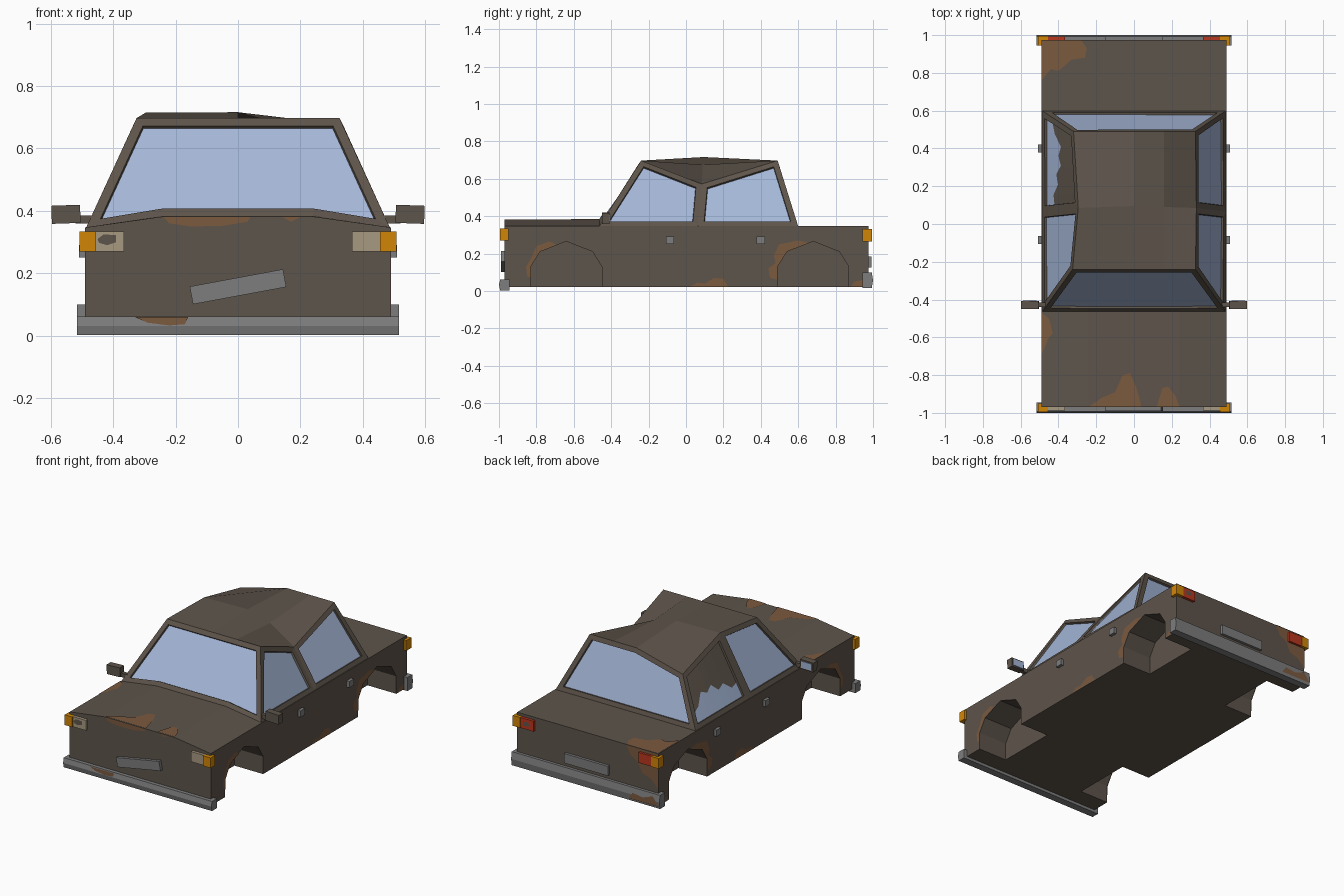
import bpy, bmesh, math
from mathutils import Vector

if "Cube" in bpy.data.objects:
    bpy.data.objects.remove(bpy.data.objects["Cube"])


def mat(name, r, g, b):
    m = bpy.data.materials.new(name)
    m.diffuse_color = [(c / 255) ** 2.2 for c in (r, g, b)] + [1]
    m.use_nodes = True
    m.node_tree.nodes["Principled BSDF"].inputs["Base Color"].default_value = m.diffuse_color
    return m


PAINT = mat("faded brown paint", 94, 85, 76)
RUST = mat("rust", 122, 90, 65)
GLASS = mat("pale blue glass", 163, 181, 214)
GREY = mat("grey metal", 124, 124, 124)
AMBER = mat("amber lamp", 208, 133, 16)
RED = mat("red lamp", 184, 58, 36)
CREAM = mat("cream headlamp", 166, 152, 128)


def finish(name, bm, *mats, recalc=True):
    if recalc:
        bmesh.ops.recalc_face_normals(bm, faces=bm.faces[:])
    me = bpy.data.meshes.new(name)
    bm.to_mesh(me)
    bm.free()
    for m in mats:
        me.materials.append(m)
    ob = bpy.data.objects.new(name, me)
    bpy.context.collection.objects.link(ob)
    return ob


def box(name, m, x, y, z, tilt=0):
    bm = bmesh.new()
    bmesh.ops.create_cube(bm, size=1)
    bmesh.ops.scale(bm, vec=(abs(x[1] - x[0]), y[1] - y[0], z[1] - z[0]), verts=bm.verts)
    ob = finish(name, bm, m)
    ob.location = [(a + b) / 2 for a, b in (x, y, z)]
    ob.rotation_euler.y = tilt
    return ob


def loft(bm, rings):
    """Join closed rings of points and cap both ends."""
    vs = [[bm.verts.new(p) for p in r] for r in rings]
    n = len(vs[0])
    for a, b in zip(vs, vs[1:]):
        for i in range(n):
            bm.faces.new((a[i], a[(i + 1) % n], b[(i + 1) % n], b[i]))
    bm.faces.new(vs[0])
    bm.faces.new(vs[-1])


def patch(name, m, pts, place, out):
    """Thin painted patch laid just above a surface."""
    bm = bmesh.new()
    f = bm.faces.new([bm.verts.new(place(*p)) for p in pts])
    f.normal_update()
    if f.normal.dot(Vector(out)) < 0:
        f.normal_flip()
    return finish(name, bm, m, recalc=False)


# Lower body with raised bonnet centre
bm = bmesh.new()
loft(bm, [[(-.49, y, .02), (-.49, y, .347), (-.24, y, h), (.24, y, h), (.49, y, .347), (.49, y, .02)]
          for y, h in ((-.97, .382), (-.46, .384), (.6, .348), (.975, .348))])
body = finish("body", bm, PAINT)

# Faceted wheel arches cut into both sides
ARCH = [(-.19, -.1), (-.19, .13), (-.14, .21), (0, .265), (.14, .21), (.19, .13), (.19, -.1)]
bm = bmesh.new()
for s in (-1, 1):
    for cy in (-.64, .68):
        loft(bm, [[(s * x, cy + y, z) for y, z in ARCH] for x in (.29, .6)])
cutter = finish("wheel_arch_cutter", bm, PAINT)
cutter.hide_render = True
mod = body.modifiers.new("arches", "BOOLEAN")
mod.object = cutter
mod.operation = "DIFFERENCE"
mod.solver = "EXACT"
bpy.context.view_layer.objects.active = body
bpy.ops.object.modifier_apply(modifier=mod.name)
bpy.data.objects.remove(cutter)

# Cabin with a dented roof
bm = bmesh.new()
V = lambda *p: bm.verts.new(p)
roof = [
    [V(-.325, -.24, .697), V(0, -.24, .697), V(.16, -.24, .697), V(.325, -.24, .697)],
    [V(-.295, .085, .715), V(0, .095, .716), V(.16, .09, .675), V(.33, .085, .572)],
    [V(-.32, .49, .617), V(0, .49, .697), V(.16, .49, .697), V(.325, .49, .697)],
]
FL, CL, CR, FR = V(-.487, -.465, .345), V(-.24, -.465, .383), V(.24, -.465, .383), V(.487, -.465, .345)
BL, BR, RL, RR = V(-.487, .065, .345), V(.487, .065, .345), V(-.487, .6, .345), V(.487, .6, .345)
for a, b in zip(roof, roof[1:]):
    for i in range(3):
        bm.faces.new((a[i], a[i + 1], b[i + 1], b[i]))
bm.faces.new((FL, CL, CR, FR, BR, RR, RL, BL))
broken = bm.faces.new((BL, RL, roof[2][0], roof[1][0]))
windows = [broken,
           bm.faces.new([FL, CL, CR, FR] + roof[0][::-1]),
           bm.faces.new([RL, RR] + roof[2][::-1]),
           bm.faces.new((FL, BL, roof[1][0], roof[0][0])),
           bm.faces.new((FR, BR, roof[1][3], roof[0][3])),
           bm.faces.new((BR, RR, roof[2][3], roof[1][3]))]
bmesh.ops.recalc_face_normals(bm, faces=bm.faces[:])
# Window frames, then recessed panes
bmesh.ops.inset_individual(bm, faces=windows, thickness=.03, use_even_offset=True)
bmesh.ops.inset_individual(bm, faces=windows, thickness=.002, depth=-.012, use_even_offset=True)
for f in windows:
    f.material_index = 1
# Broken rear left pane: glass below a jagged line
lo = sorted(broken.verts, key=lambda v: v.co.z)
b0, b1 = [v.co.copy() for v in sorted(lo[:2], key=lambda v: v.co.y)]
t0, t1 = [v.co.copy() for v in sorted(lo[2:], key=lambda v: v.co.y)]
bmesh.ops.delete(bm, geom=[broken], context="FACES_ONLY")
jag = [(0, .25), (.12, .22), (.25, .38), (.38, .33), (.5, .5), (.62, .42), (.75, .52), (.88, .3), (1, .22)]
at = lambda u, v: bm.verts.new(b0.lerp(b1, u).lerp(t0.lerp(t1, u), v))
for (u, v), (u2, v2) in zip(jag, jag[1:]):
    for lo_a, lo_b, hi_a, hi_b, k in ((0, 0, v, v2, 1), (v, v2, 1, 1, 0)):
        f = bm.faces.new((at(u, lo_a), at(u, hi_a), at(u2, hi_b), at(u2, lo_b)))
        f.normal_update()
        if f.normal.x > 0:
            f.normal_flip()
        f.material_index = k
finish("cabin", bm, PAINT, GLASS, recalc=False)

# Bumpers with a shallow ridge
for name, s, z0, z1 in (("front_bumper", -1, .002, .062), ("rear_bumper", 1, .015, .1)):
    bm = bmesh.new()
    zm = (z0 + z1) / 2
    loft(bm, [[(x, s * y, z) for y, z in ((.945, z0), (.993, z0), (1, zm), (.993, z1), (.945, z1))]
              for x in (-.515, .515)])
    finish(name, bm, GREY)

# Number plates, the front one hanging crooked
box("front_plate", GREY, (-.152, .152), (-.99, -.965), (.128, .186), -math.radians(10.5))
box("rear_plate", GREY, (-.152, .152), (.97, .992), (.125, .185))

# Lamps, handles and mirrors on both sides
for s, side in ((-1, "left"), (1, "right")):
    box(side + "_headlamp", CREAM, (s * .365, s * .456), (-.988, -.95), (.27, .334))
    box(side + "_front_indicator", AMBER, (s * .455, s * .507), (-.995, -.95), (.27, .334))
    box(side + "_tail_lamp", RED, (s * .365, s * .456), (.95, .992), (.265, .33))
    box(side + "_rear_indicator", AMBER, (s * .455, s * .507), (.945, .995), (.265, .33))
    for y, part in ((-.085, "front"), (.4, "rear")):
        box(f"{side}_{part}_door_handle", GREY, (s * .48, s * .509), (y - .022, y + .022), (.25, .29))
    box(side + "_mirror_arm", PAINT, (s * .46, s * .52), (-.44, -.415), (.36, .385))
    box(side + "_mirror", PAINT, (s * .505, s * .597), (-.45, -.408), (.36, .418), s * math.radians(2))
    box(side + "_mirror_glass", GLASS, (s * .515, s * .588), (-.41, -.404), (.368, .41))

# Rust on the sills and arch lips
SIDE = {
    "front_arch_rust": [(-.83, .07), (-.83, .13), (-.78, .21), (-.69, .246), (-.73, .265), (-.8, .24), (-.83, .17), (-.855, .13), (-.85, .08)],
    "sill_rust": [(.02, .022), (.06, .045), (.1, .04), (.15, .07), (.2, .065), (.225, .022)],
    "rear_arch_rust": [(.49, .06), (.49, .13), (.54, .21), (.66, .257), (.6, .27), (.5, .25), (.47, .19), (.48, .15), (.44, .12), (.45, .07)],
    "tail_rust": [(.88, .022), (.9, .05), (.95, .06), (.974, .022)],
}
for s in (-1, 1):
    for name, pts in SIDE.items():
        patch(name, RUST, pts, lambda y, z: (s * .493, y, z), (s, 0, 0))

# Rust on the bonnet and boot
top = lambda x, y: (x, y, .386 if abs(x) <= .24 else .387 - (abs(x) - .24) * .148)
lid = lambda x, y: (x, y, .351)
patch("bonnet_rust", RUST, [(-.24, -.968), (-.17, -.92), (-.1, -.89), (-.06, -.8), (-.02, -.79), (.01, -.86), (.04, -.968)], top, (0, 0, 1))
patch("bonnet_rust", RUST, [(.12, -.968), (.15, -.87), (.18, -.86), (.22, -.91), (.24, -.968)], top, (0, 0, 1))
patch("wing_rust", RUST, [(-.489, -.69), (-.45, -.6), (-.43, -.58), (-.45, -.5), (-.489, -.47)], top, (0, 0, 1))
patch("boot_rust", RUST, [(-.489, .76), (-.44, .82), (-.4, .81), (-.33, .87), (-.26, .88), (-.25, .93), (-.28, .974), (-.489, .974)], lid, (0, 0, 1))

# Rust and damage on the front and rear
nose = lambda y: (lambda x, z: (x, y, z))
patch("nose_rust", RUST, [(-.24, .381), (-.22, .36), (-.15, .35), (-.05, .352), (.03, .365), (.04, .381)], nose(-.973), (0, -1, 0))
patch("nose_rust", RUST, [(.14, .381), (.17, .365), (.2, .38)], nose(-.973), (0, -1, 0))
patch("tail_corner_rust", RUST, [(-.489, .346), (-.27, .346), (-.3, .29), (-.35, .26), (-.38, .2), (-.44, .18), (-.489, .13)], nose(.978), (0, 1, 0))
patch("bumper_rust", RUST, [(-.33, .06), (-.29, .042), (-.22, .033), (-.17, .037), (-.16, .06)], nose(-1.001), (0, -1, 0))
patch("bumper_rust", RUST, [(-.51, .03), (-.47, .085), (-.4, .06), (-.33, .07), (-.3, .03)], nose(1.001), (0, 1, 0))
patch("cracked_headlamp", PAINT, [(-.45, .31), (-.43, .325), (-.39, .322), (-.39, .3), (-.42, .29), (-.445, .298)], nose(-.991), (0, -1, 0))
patch("cracked_tail_lamp", PAINT, [(.39, .29), (.43, .285), (.435, .31), (.4, .315)], nose(.995), (0, 1, 0))
